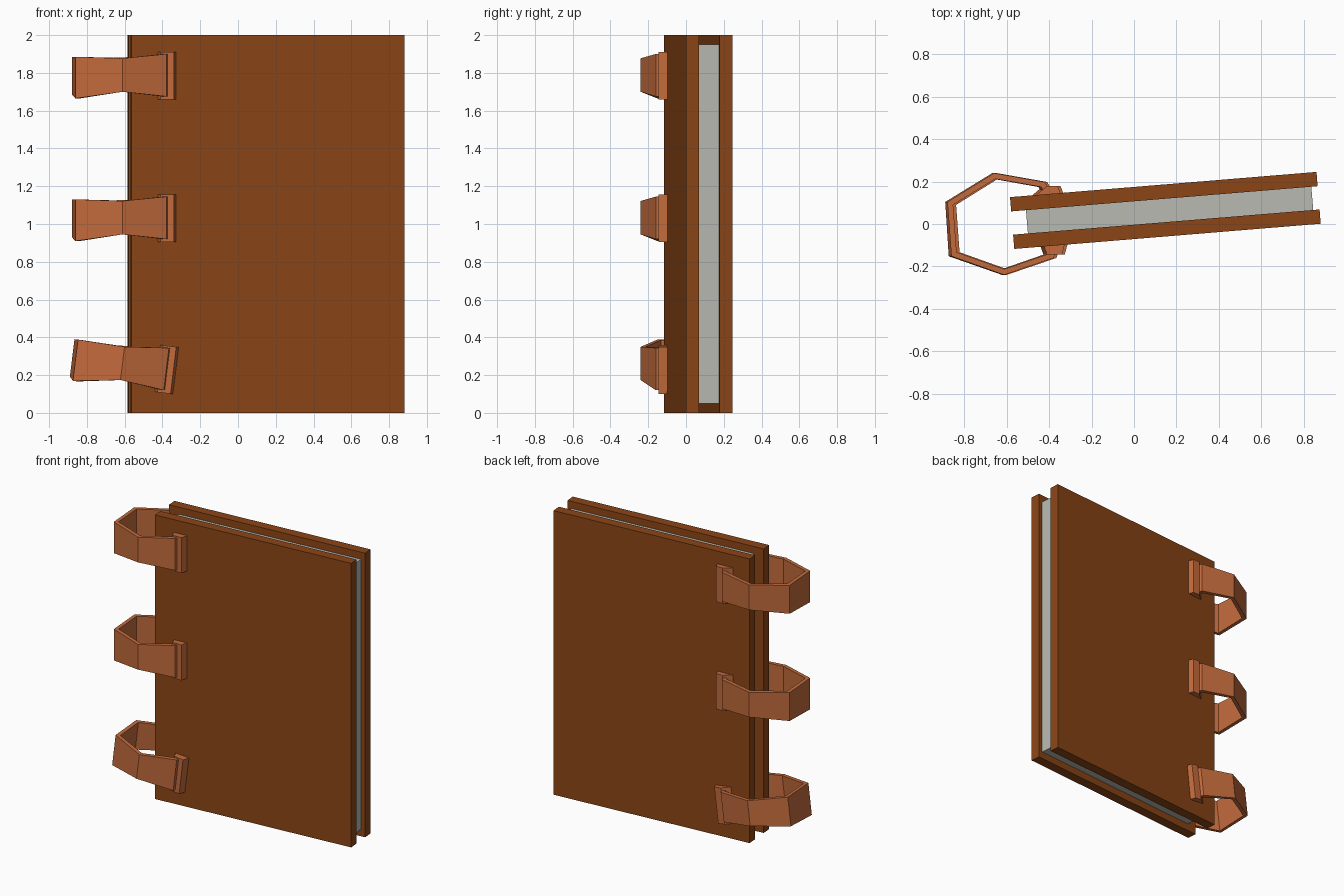
import bpy, bmesh, math
from mathutils import Matrix, Vector

if "Cube" in bpy.data.objects:
    bpy.data.objects.remove(bpy.data.objects["Cube"])

ANGLE = math.radians(4.7)


def material(name, rgb):
    m = bpy.data.materials.new(name)
    m.diffuse_color = (*rgb, 1)
    m.use_nodes = True
    m.node_tree.nodes["Principled BSDF"].inputs["Base Color"].default_value = m.diffuse_color
    return m


BROWN = material("brown_leather", (0.258, 0.06, 0.008))
PAPER = material("paper", (0.48, 0.49, 0.44))
COPPER = material("copper", (0.54, 0.145, 0.045))


def finish(bm, name, mat):
    bmesh.ops.recalc_face_normals(bm, faces=bm.faces)
    me = bpy.data.meshes.new(name)
    bm.to_mesh(me)
    bm.free()
    me.materials.append(mat)
    ob = bpy.data.objects.new(name, me)
    bpy.context.collection.objects.link(ob)
    return ob


def slab(name, u0, u1, v0, v1, z0, z1, mat):
    """Box in the book's own turned frame."""
    bm = bmesh.new()
    bmesh.ops.create_cube(bm, size=1)
    bmesh.ops.scale(bm, vec=(u1 - u0, v1 - v0, z1 - z0), verts=bm.verts)
    bmesh.ops.translate(bm, vec=((u0 + u1) / 2, (v0 + v1) / 2, (z0 + z1) / 2), verts=bm.verts)
    bmesh.ops.rotate(bm, matrix=Matrix.Rotation(ANGLE, 3, 'Z'), verts=bm.verts)
    bmesh.ops.translate(bm, vec=(0.148, 0.064, 0), verts=bm.verts)
    return finish(bm, name, mat)


# book: two covers and the page block
slab("front_cover", -0.725, 0.725, -0.1225, -0.055, 0, 2, BROWN)
slab("back_cover", -0.725, 0.725, 0.055, 0.1225, 0, 2, BROWN)
slab("page_block", -0.655, 0.695, -0.0555, 0.0555, 0.05, 1.95, PAPER)

# ring strip outline: x, y, bottom z, top z (relative to ring centre)
STRIP = [(-0.395, 0.15, -0.10, 0.105), (-0.42, 0.198, -0.10, 0.105),
         (-0.659, 0.24, -0.08, 0.095), (-0.88, 0.104, -0.10, 0.10),
         (-0.861, -0.152, -0.12, 0.10), (-0.612, -0.24, -0.085, 0.092),
         (-0.378, -0.16, -0.11, 0.115), (-0.365, -0.12, -0.11, 0.115)]
FRONT_CLASP = [(-0.41, -0.145), (-0.34, -0.145), (-0.325, -0.09), (-0.43, -0.09)]
BACK_CLASP = [(-0.41, 0.18), (-0.36, 0.18), (-0.345, 0.14), (-0.47, 0.13)]


def inward(i, t=0.026):
    """Mitred inner point of the strip."""
    p = [Vector(s[:2]) for s in STRIP]
    d1 = (p[i] - p[i - 1]).normalized() if i else None
    d2 = (p[i + 1] - p[i]).normalized() if i < len(p) - 1 else None
    d1, d2 = d1 or d2, d2 or d1
    n1, n2 = Vector((-d1.y, d1.x)), Vector((-d2.y, d2.x))
    n = (n1 + n2).normalized()
    return p[i] + n * t / n.dot(n1)


def place(bm, z, tilt):
    bmesh.ops.rotate(bm, cent=(-0.61, 0, 0), matrix=Matrix.Rotation(tilt, 3, 'Y'), verts=bm.verts)
    bmesh.ops.translate(bm, vec=(0, 0, z), verts=bm.verts)


def ring_strip(name, z, tilt):
    bm = bmesh.new()
    loops = []
    for i, (x, y, b, t) in enumerate(STRIP):
        q = inward(i)
        loops.append([bm.verts.new(c) for c in
                      ((x, y, b), (x, y, t), (q.x, q.y, t), (q.x, q.y, b))])
    for a, c in zip(loops, loops[1:]):
        for k in range(4):
            j = (k + 1) % 4
            bm.faces.new((a[k], a[j], c[j], c[k]))
    bm.faces.new(loops[0])
    bm.faces.new(loops[-1])
    place(bm, z, tilt)
    finish(bm, name, COPPER)


def clasp(name, outline, z, tilt):
    bm = bmesh.new()
    f = bm.faces.new([bm.verts.new((x, y, -0.125)) for x, y in outline])
    ext = bmesh.ops.extrude_face_region(bm, geom=[f])
    top = [g for g in ext["geom"] if isinstance(g, bmesh.types.BMVert)]
    bmesh.ops.translate(bm, vec=(0, 0, 0.25), verts=top)
    place(bm, z, tilt)
    finish(bm, name, COPPER)


# three binding rings with their clasps, the lowest one tilted
for label, z, tilt in (("top", 1.785, 0), ("middle", 1.03, 0), ("bottom", 0.258, math.radians(7))):
    ring_strip(label + "_ring", z, tilt)
    clasp(label + "_front_clasp", FRONT_CLASP, z, tilt)
    clasp(label + "_back_clasp", BACK_CLASP, z, tilt)
